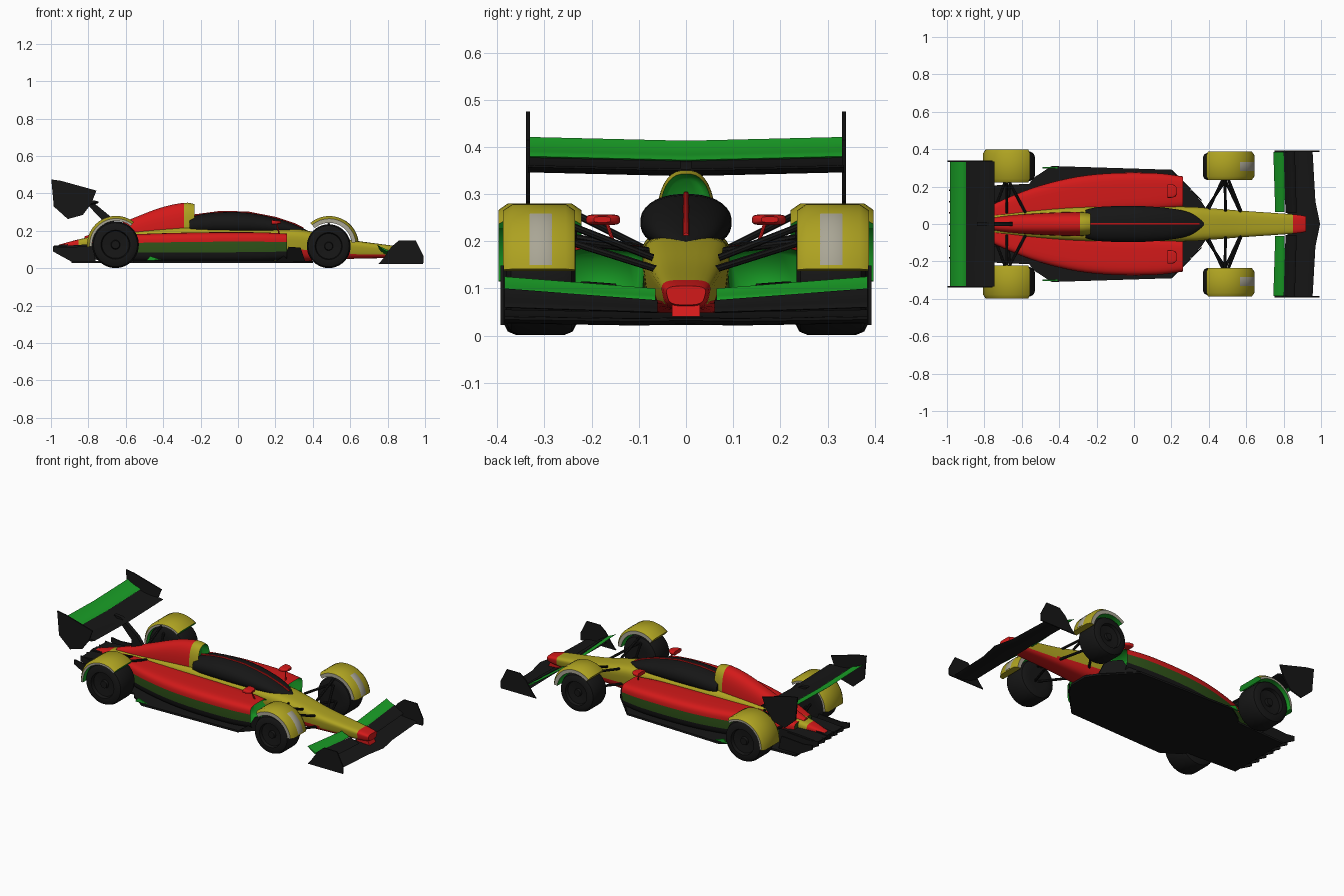
import bpy, bmesh
from math import sin, cos, pi, radians, hypot
from mathutils import Vector

if "Cube" in bpy.data.objects:
    bpy.data.objects.remove(bpy.data.objects["Cube"])

COLORS = {"red": (0.65, 0.01, 0.01), "yellow": (0.42, 0.36, 0.015), "black": (0.008, 0.008, 0.008),
          "green": (0.01, 0.35, 0.02), "dark_green": (0.03, 0.09, 0.01), "beige": (0.4, 0.38, 0.3)}
NAMES = list(COLORS)
MATS = []
for n in NAMES:
    m = bpy.data.materials.new(n)
    m.diffuse_color = (*COLORS[n], 1)
    m.use_nodes = True
    m.node_tree.nodes["Principled BSDF"].inputs["Base Color"].default_value = m.diffuse_color
    MATS.append(m)


def loft(name, rings, color, side=1, recess=0, angle=35):
    """Skin a list of equal-sized rings; color is a name or a function of the face centre."""
    bm = bmesh.new()
    vs = [[bm.verts.new((p[0], p[1] * side, p[2])) for p in r] for r in rings]
    n = len(vs[0])
    for a, b in zip(vs, vs[1:]):
        for i in range(n):
            bm.faces.new((a[i], a[(i + 1) % n], b[(i + 1) % n], b[i]))
    cap = bm.faces.new(vs[0])
    bm.faces.new(vs[-1][::-1])
    bmesh.ops.recalc_face_normals(bm, faces=bm.faces)
    for f in bm.faces:
        c = f.calc_center_median()
        c.y = abs(c.y)
        f.material_index = NAMES.index(color(c) if callable(color) else color)
        f.smooth = True
    if recess:
        cap.material_index = NAMES.index("green")
        bmesh.ops.inset_region(bm, faces=[cap], thickness=0.012)
        for v in cap.verts:
            v.co.x -= recess
    for e in bm.edges:
        e.smooth = e.calc_face_angle(0) < radians(angle)
    me = bpy.data.meshes.new(name)
    bm.to_mesh(me)
    bm.free()
    for m in MATS:
        me.materials.append(m)
    ob = bpy.data.objects.new(name, me)
    bpy.context.collection.objects.link(ob)
    return ob


def refine(st, k=4):
    """Catmull-Rom subdivision of a list of stations."""
    out = []
    for i in range(len(st) - 1):
        p = [st[max(i - 1, 0)], st[i], st[i + 1], st[min(i + 2, len(st) - 1)]]
        for j in range(k):
            t = j / k
            out.append([0.5 * (2 * b + (c - a) * t + (2 * a - 5 * b + 4 * c - d) * t * t
                        + (3 * b - a - 3 * c + d) * t ** 3) for a, b, c, d in zip(*p)])
    return out + [list(st[-1])]


def hull(name, st, e, color, side=1, recess=0, taper=0.0, n=32):
    """Superellipse sections; station = x, y_in, y_out, z_low, z_high."""
    rings = []
    for x, y0, y1, z0, z1 in refine(st):
        ring = []
        for k in range(n):
            c, s = cos(2 * pi * (k + .5) / n), sin(2 * pi * (k + .5) / n)
            u = abs(c) ** (2 / e) * (1 if c > 0 else -1)
            v = abs(s) ** (2 / e) * (1 if s > 0 else -1)
            u *= 1 - taper * (1 - v) / 2
            ring.append((x, (y0 + y1) / 2 + u * (y1 - y0) / 2, (z0 + z1) / 2 + v * (z1 - z0) / 2))
        rings.append(ring)
    return loft(name, rings, color, side, recess)


def centred(st):
    return [(x, -w, w, a, b) for x, w, a, b in st]


def prism(name, outline, y0, y1, color, side=1):
    return loft(name, [[(x, y, z) for x, z in outline] for y in (y0, y1)], color, side)


def wing(name, st, thick, sag, color, side=1, n=8):
    """Aerofoil; station = y, x_lead, z_lead, x_trail, z_trail."""
    rings = []
    for y, xa, za, xb, zb in st:
        pts = [(i / n, 1) for i in range(n + 1)] + [(i / n, -1) for i in range(n - 1, 0, -1)]
        rings.append([(xa + (xb - xa) * t, y, za + (zb - za) * t - sag * sin(pi * t)
                       + d * thick * sin(pi * t ** 0.6) / 2) for t, d in pts])
    return loft(name, rings, color, side)


def rod(name, pts, r, color, side=1):
    pts = [Vector(p) for p in pts]
    q = (pts[-1] - pts[0]).to_track_quat('Z', 'Y')
    loft(name, [[p + q @ Vector((r * cos(k * pi / 4), r * sin(k * pi / 4), 0)) for k in range(8)]
                for p in pts], color, side)


# Central tub with nose, canopy, centre strip and engine cover
hull("tub_and_nose", centred([(.92, .045, .065, .105), (.85, .056, .056, .118), (.6, .075, .05, .152),
     (.4, .092, .04, .195), (.28, .1, .038, .212), (0, .102, .038, .215), (-.25, .1, .038, .222),
     (-.5, .085, .04, .205), (-.8, .055, .06, .165), (-.96, .02, .09, .125)]), 3.6,
     lambda c: "red" if c.x > .84 or c.x < -.84 or (c.x > .25 and c.z < .1 - .06 * (c.x - .3)) else "yellow",
     taper=.22)
hull("canopy", centred([(.375, .015, .18, .2), (.3, .06, .18, .235), (.2, .083, .18, .268),
     (.05, .096, .18, .297), (-.1, .096, .18, .299), (-.2, .09, .18, .288), (-.26, .075, .18, .27)]), 2.2, "black")
rod("canopy_centre_strip", [(.35, 0, .212), (.3, 0, .236), (.2, 0, .269), (.05, 0, .298), (-.1, 0, .3),
    (-.25, 0, .28)], .006, "red")
hull("engine_cover", centred([(-.232, .05, .17, .343), (-.29, .056, .15, .35), (-.42, .054, .14, .322),
     (-.6, .045, .14, .252), (-.72, .035, .13, .205), (-.82, .02, .12, .17)]), 2.6,
     lambda c: "yellow" if c.x > -.28 else "red", recess=.04, taper=-.25)

# Floor and rear diffuser
half = [(.4, .06), (.36, .12), (.2, .29), (-.44, .31), (-.54, .245), (-.56, .215), (-.89, .2)]
outline = half + [(x, -y) for x, y in half[::-1]]
loft("floor", [[(x, y, z) for x, y in outline] for z in (.028, .04)], "black")
prism("diffuser", [(-.7, .04), (-.86, .055), (-.97, .095), (-.985, .115), (-.85, .125), (-.72, .13)],
      -.12, .12, "black")
for i, y in enumerate((-.18, -.12, -.06, 0, .06, .12, .18)):
    prism(f"diffuser_fin_{i}", [(-.76, .035), (-.89, .035), (-.99, .09), (-.99, .118), (-.93, .11), (-.78, .12)],
          y - .004, y + .004, "black")

# Rear wing planes and pylon
wing("rear_wing_main", [(y, -.745, .357 - .008 * (1 - abs(y) * 3), -.91, .378 - .008 * (1 - abs(y) * 3))
     for y in (-.335, -.2, 0, .2, .335)], .016, .012, "black")
wing("rear_wing_flap", [(y, -.898, .38 - .008 * (1 - abs(y) * 3), -.985, .421 - .008 * (1 - abs(y) * 3))
     for y in (-.335, -.2, 0, .2, .335)], .012, .008, "green")
prism("rear_wing_pylon", [(-.64, .22), (-.68, .275), (-.79, .365), (-.84, .37), (-.8, .335), (-.72, .25), (-.72, .2)],
      -.012, .012, "black")
prism("rear_crash_block", [(-.9, .09), (-.985, .095), (-.985, .12), (-.9, .13)], -.03, .03, "black")

# Front wing main plane
wing("front_wing_main", [(-.385, .955, .034, .81, .055), (-.12, .97, .03, .82, .05), (0, .995, .032, .82, .048),
     (.12, .97, .03, .82, .05), (.385, .955, .034, .81, .055)], .016, .008, "black")
prism("nose_mount", [(.83, .045), (.92, .04), (.9, .08), (.83, .08)], -.03, .03, "red")


def pod_color(c):
    if c.z > .115:
        return "red"
    return "dark_green" if c.z > .085 else "black"


def fender(name, cx, cz, ri, ro, a0, a1, y0, y1, side, strip=False):
    prof = [(ri, y0), (ri, y1), (ro - .014, y1), (ro, y1 - .02), (ro, y0 + .02), (ro - .014, y0)]
    ym, hw = (y0 + y1) / 2, (y1 - y0) / 2

    def color(c):
        if strip or abs(c.y - ym) > hw - .002:
            return "beige"
        return "yellow" if hypot(c.x - cx, c.z - cz) > (ri + ro) / 2 else "green"
    rings = []
    for i in range(19):
        a = radians(a0 + (a1 - a0) * i / 18)
        rings.append([(cx + r * cos(a), y, cz + r * sin(a)) for r, y in prof])
    loft(name, rings, color, side)


def wheel(name, cx, cy, r, h, side):
    prof = [(-h, .5), (-h, .8), (-.88 * h, .94), (-.65 * h, 1), (.65 * h, 1), (.88 * h, .94), (h, .8),
            (h, .62), (.75 * h, .58), (.68 * h, .2), (.85 * h, .17), (.85 * h, .05)]
    loft(name, [[(cx + r * k * cos(i * pi / 20), cy + y, r + .001 + r * k * sin(i * pi / 20)) for i in range(40)]
                for y, k in prof], "black", side)


for s, tag in ((1, "left"), (-1, "right")):
    # Sidepod with recessed intake
    hull("sidepod_" + tag, [(.262, .085, .258, .045, .185), (.12, .07, .276, .036, .192), (-.1, .06, .277, .034, .193),
         (-.3, .04, .258, .034, .19), (-.5, .02, .21, .036, .184), (-.66, .01, .15, .04, .176),
         (-.8, .005, .085, .055, .16)], 4.5, pod_color, s, recess=.08, taper=.12)
    # Wheels and their covers
    wheel("front_wheel_" + tag, .485, .307, .117, .073, s)
    wheel("rear_wheel_" + tag, -.655, .309, .125, .078, s)
    fender("front_fender_" + tag, .488, .122, .121, .157, 7, 130, .235, .388, s)
    fender("front_fender_panel_" + tag, .488, .122, .15, .158, 10, 60, .266, .35, s, True)
    fender("rear_fender_" + tag, -.652, .125, .128, .155, 52, 184, .222, .398, s)
    # Suspension arms
    for i, (a, b) in enumerate([((.4, .08, .18), (.48, .25, .2)), ((.57, .06, .14), (.48, .25, .2)),
                                ((.38, .07, .09), (.5, .25, .1)), ((.58, .05, .075), (.5, .25, .1)),
                                ((.49, .07, .165), (.485, .25, .235)), ((-.58, .06, .18), (-.68, .25, .21)),
                                ((-.68, .06, .17), (-.68, .25, .265)), ((-.68, .05, .11), (-.66, .25, .11)),
                                ((-.76, .04, .14), (-.68, .25, .13))]):
        rod(f"suspension_arm_{i}_{tag}", [a, b], .0075, "black", s)
    # Mirror and stalk
    hull("mirror_" + tag, [(.23, .16, .195, .24, .252), (.21, .142, .21, .235, .256), (.18, .14, .212, .234, .257)],
         4, "red", s)
    rod("mirror_stalk_" + tag, [(.205, .17, .245), (.22, .15, .185)], .004, "red", s)
    # Side fence and small floor winglet
    loft("side_fence_" + tag, [[(x, .29 - (x - .2) * 1.02 + d, z) for x, z in
         [(.2, .035), (.36, .035), (.335, .11), (.27, .115), (.25, .07)]] for d in (-.004, .004)], "black", s)
    prism("floor_winglet_" + tag, [(-.41, .045), (-.49, .04), (-.47, .065)], .296, .304, "green", s)
    # Front wing flaps and endplate
    wing("front_wing_middle_flap_" + tag, [(.06, .87, .05, .81, .075), (.385, .86, .06, .8, .1)], .01, .005, "black", s)
    wing("front_wing_flap_" + tag, [(.065, .805, .075, .755, .1), (.385, .81, .09, .745, .125)], .01, .004, "green", s)
    prism("front_wing_endplate_" + tag, [(.75, .022), (.99, .022), (.992, .065), (.95, .148), (.86, .148),
          (.82, .115), (.775, .05)], .386, .393, "black", s)
    # Rear wing endplate
    prism("rear_wing_endplate_" + tag, [(-.998, .475), (-.945, .467), (-.757, .415), (-.785, .345), (-.83, .285),
          (-.91, .263), (-.985, .33)], .331, .339, "black", s)
